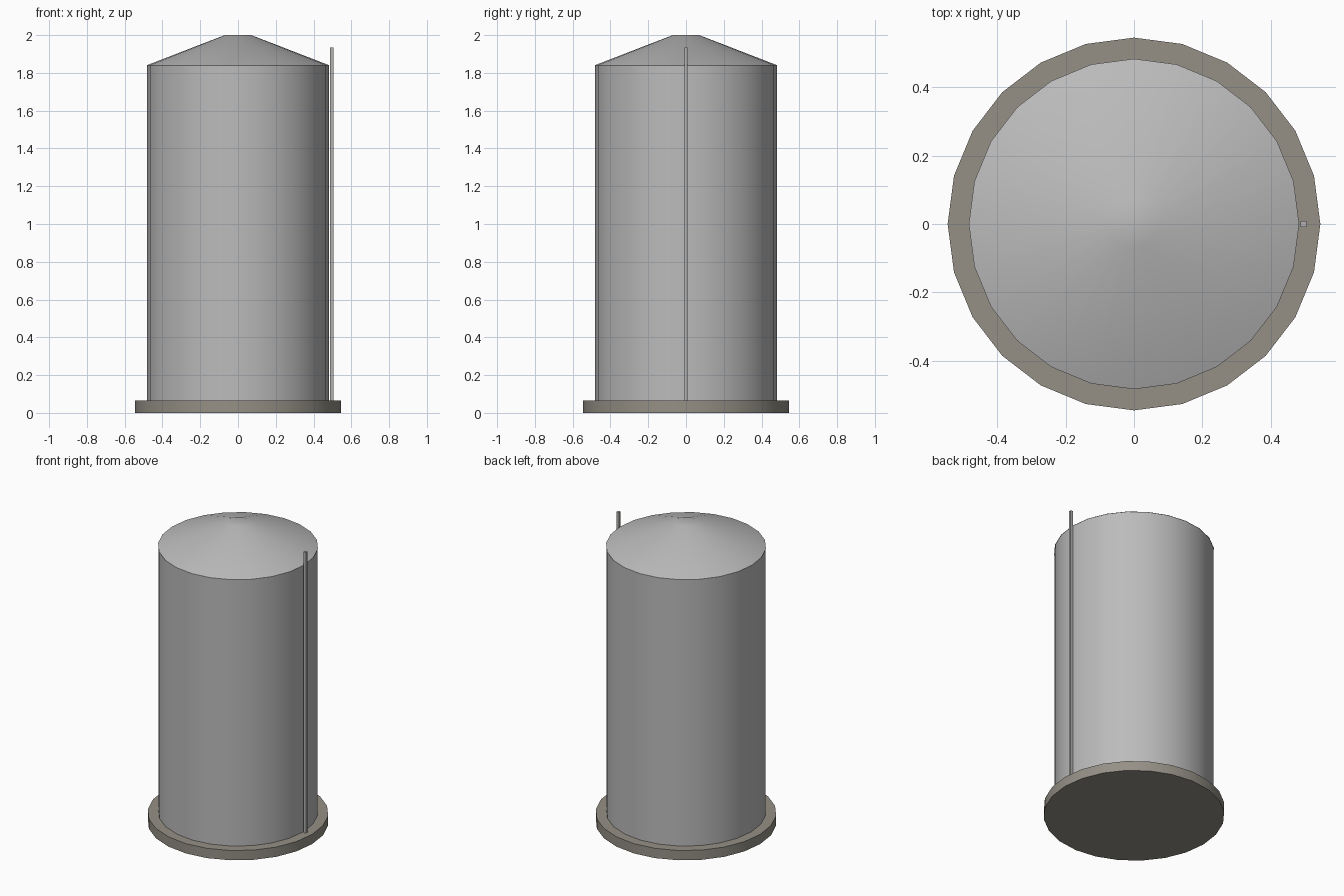
import bpy, math

cube = bpy.data.objects.get("Cube")
if cube:
    bpy.data.objects.remove(cube, do_unlink=True)

SIDES = 24


def material(name, rgb):
    mat = bpy.data.materials.new(name)
    mat.use_nodes = True
    colour = (*rgb, 1)
    mat.diffuse_color = colour
    mat.node_tree.nodes["Principled BSDF"].inputs["Base Color"].default_value = colour
    return mat


def finish(name, mat):
    obj = bpy.context.object
    obj.name = name
    obj.data.materials.append(mat)
    bpy.ops.object.shade_smooth_by_angle(angle=math.radians(30))
    return obj


def tapered(name, r_low, r_high, z_low, z_high, mat, low_cap=True):
    bpy.ops.mesh.primitive_cone_add(
        vertices=SIDES, radius1=r_low, radius2=r_high, depth=z_high - z_low,
        location=(0, 0, (z_low + z_high) / 2))
    return finish(name, mat)


steel = material("galvanised steel", (0.5, 0.5, 0.5))
concrete = material("concrete", (0.3, 0.28, 0.24))
pipe_grey = material("pipe grey", (0.45, 0.45, 0.44))

# Round foundation, tank wall and shallow cone roof
tapered("foundation_slab", 0.546, 0.546, 0, 0.065, concrete)
tapered("tank_wall", 0.482, 0.482, 0.06, 1.84, steel)
tapered("cone_roof", 0.484, 0.07, 1.84, 2.0, steel)

# Thin square pipe up the left side
bpy.ops.mesh.primitive_cube_add(size=1, location=(0.497, 0, 0.969))
bpy.context.object.scale = (0.018, 0.018, 1.932)
bpy.ops.object.transform_apply(location=False, rotation=False, scale=True)
finish("side_pipe", pipe_grey)
